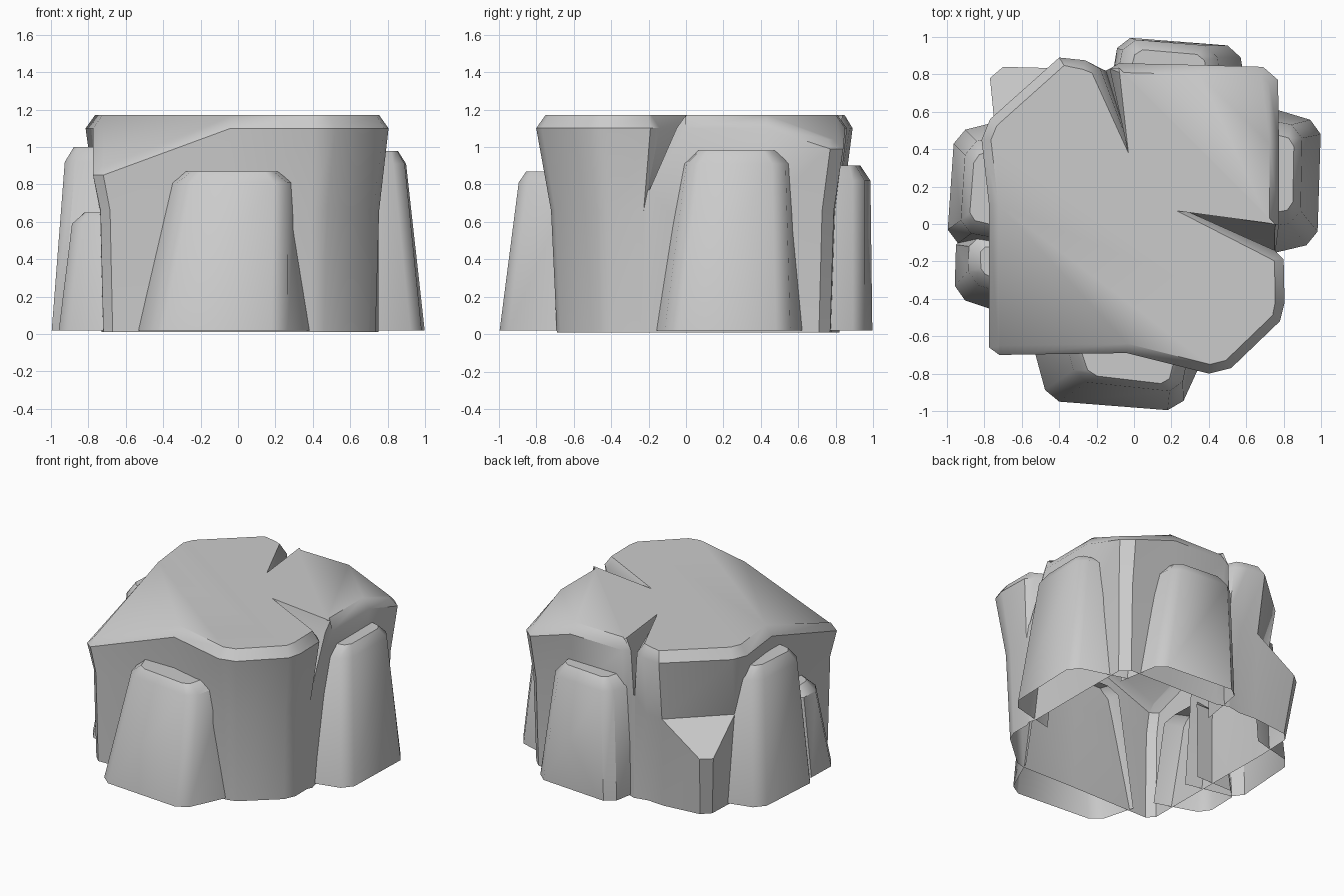
import bpy, math
from mathutils import Vector as V

if "Cube" in bpy.data.objects:
    bpy.data.objects.remove(bpy.data.objects["Cube"])


def build(name, verts, faces):
    me = bpy.data.meshes.new(name)
    me.from_pydata([tuple(v) for v in verts], [], faces)
    me.validate()
    ob = bpy.data.objects.new(name, me)
    bpy.context.collection.objects.link(ob)
    bpy.ops.object.select_all(action='DESELECT')
    ob.select_set(True)
    bpy.context.view_layer.objects.active = ob
    bpy.ops.object.shade_smooth_by_angle(angle=math.radians(40))
    return ob


# Rock body columns: base x, y, rim x, y [, rim z [, mid z]]
COLS = [
    (-.72, -.63, -.775, -.66, .85), (-.67, -.68, -.72, -.70, .85),
    (-.05, -.68, -.04, -.69),
    (.39, -.69, .40, -.80), (.46, -.67, .52, -.77),
    (.70, -.46, .78, -.52), (.735, -.38, .805, -.42),
    (.735, -.24, .80, -.19),
    (.75, -.205, .75, -.14, 1.1, .77),       # right crack
    (.75, -.20, .28, .07, 1.1, .77),
    (.75, -.195, .75, -.05, 1.1, .77),
    (.735, -.14, .775, .0),
    (.735, .40, .775, .43), (.73, .71, .77, .77, .99),
    (.67, .77, .69, .84, .99), (.35, .78, .35, .85),
    (-.06, .79, -.08, .86),
    (-.145, .82, -.13, .83, 1.1, .77),       # back crack
    (-.15, .82, -.03, .43, 1.1, .77),
    (-.155, .82, -.18, .83, 1.1, .77),
    (-.25, .80, -.26, .875), (-.38, .81, -.40, .89),
    (-.66, .78, -.70, .84), (-.72, .72, -.77, .78),   # ledge corner
    (-.73, .46, -.77, .56), (-.73, .38, -.815, .45), (-.725, .10, -.775, .10),
]
N = len(COLS)
LEDGE = (22, 23)
Z0 = .01
base, mid, rim = [], [], []
for i, c in enumerate(COLS):
    rz = c[4] if len(c) > 4 else 1.1
    mz = c[5] if len(c) > 5 else .66
    t = 0 if len(c) > 5 else .28
    if i in LEDGE:
        t, mz = 1, .45
    b, r = V((c[0], c[1], 0)), V((c[2], c[3], 0))
    m = b.lerp(r, t)
    base.append(V((b.x, b.y, Z0)))
    mid.append(V((m.x, m.y, mz)))
    rim.append(V((r.x, r.y, rz)))

# Top ring is the rim moved inward and up
upper = [i for i in range(N) if i not in LEDGE]
top = list(rim)
for k, i in enumerate(upper):
    d = rim[upper[(k + 1) % len(upper)]] - rim[upper[k - 1]]
    n = V((-d.y, d.x, 0)).normalized() * .05
    top[i] = rim[i] + n + V((0, 0, .07 if rim[i].z > 1.05 else .05))

faces = []
for i in range(N):
    j = (i + 1) % N
    faces.append((i, j, N + j, N + i))
for k, i in enumerate(upper):
    j = upper[(k + 1) % len(upper)]
    faces.append((N + i, N + j, 2 * N + j, 2 * N + i))
    faces.append((2 * N + i, 2 * N + j, 3 * N + j, 3 * N + i))
faces.append((N + 21, N + 22, N + 23, N + 24))
# Flat top plus two sloped corners
faces.append([3 * N + i for i in (26, 0, 1, 2)])
faces.append([3 * N + i for i in (12, 13, 14, 15)])
faces.append([3 * N + i for i in upper if i not in (0, 1, 13, 14)])
build("rock_body", base + mid + rim + top, faces)


def cut_corners(quad, z, c=.06):
    a, b, d, e = [V((x, y, z)) for x, y in quad]
    step = lambda p, q: p + (q - p).normalized() * c
    return [a, step(b, a), step(b, d), step(d, b), step(d, e), e]


def slab(name, foot, head, rim_z, top_z):
    """Tapered slab, open underneath; quads run inner, outer, outer, inner."""
    r0, r1 = cut_corners(foot, .02), cut_corners(head, rim_z)
    mx = (V((*head[1], 0)) + V((*head[2], 0))) / 2
    c = (mx + (V((*head[0], 0)) + V((*head[3], 0))) / 2) / 2
    r2 = []
    for p in cut_corners(head, top_z, .045):
        d = V((c.x - p.x, c.y - p.y, 0))
        r2.append(p + d.normalized() * .075)
    n = 6
    fs = [(k * n + i, k * n + i + 1, (k + 1) * n + i + 1, (k + 1) * n + i)
          for k in range(2) for i in range(n - 1)]
    fs.append(range(2 * n, 3 * n))
    build(name, r0 + r1 + r2, [tuple(f) for f in fs])


# Leaning slabs around the body
slab("front_slab", [(-.54, -.65), (-.46, -.945), (.24, -1.0), (.40, -.65)],
     [(-.37, -.6), (-.31, -.84), (.25, -.90), (.31, -.6)], .81, .87)
slab("right_slab", [(.6, -.19), (.98, -.10), (1.0, .54), (.6, .66)],
     [(.6, -.03), (.89, .01), (.90, .52), (.6, .58)], .91, .98)
slab("back_slab", [(.62, .6), (.56, .95), (-.08, 1.0), (-.15, .6)],
     [(.48, .6), (.44, .95), (-.05, .99), (-.13, .6)], .82, .90)
slab("left_slab", [(-.6, .58), (-.96, .49), (-1.0, -.09), (-.6, -.18)],
     [(-.6, .50), (-.90, .43), (-.93, -.04), (-.6, -.10)], .92, 1.0)
slab("left_small_slab", [(-.6, -.05), (-.95, -.05), (-.96, -.39), (-.6, -.51)],
     [(-.6, -.06), (-.88, -.06), (-.89, -.31), (-.6, -.40)], .59, .65)
